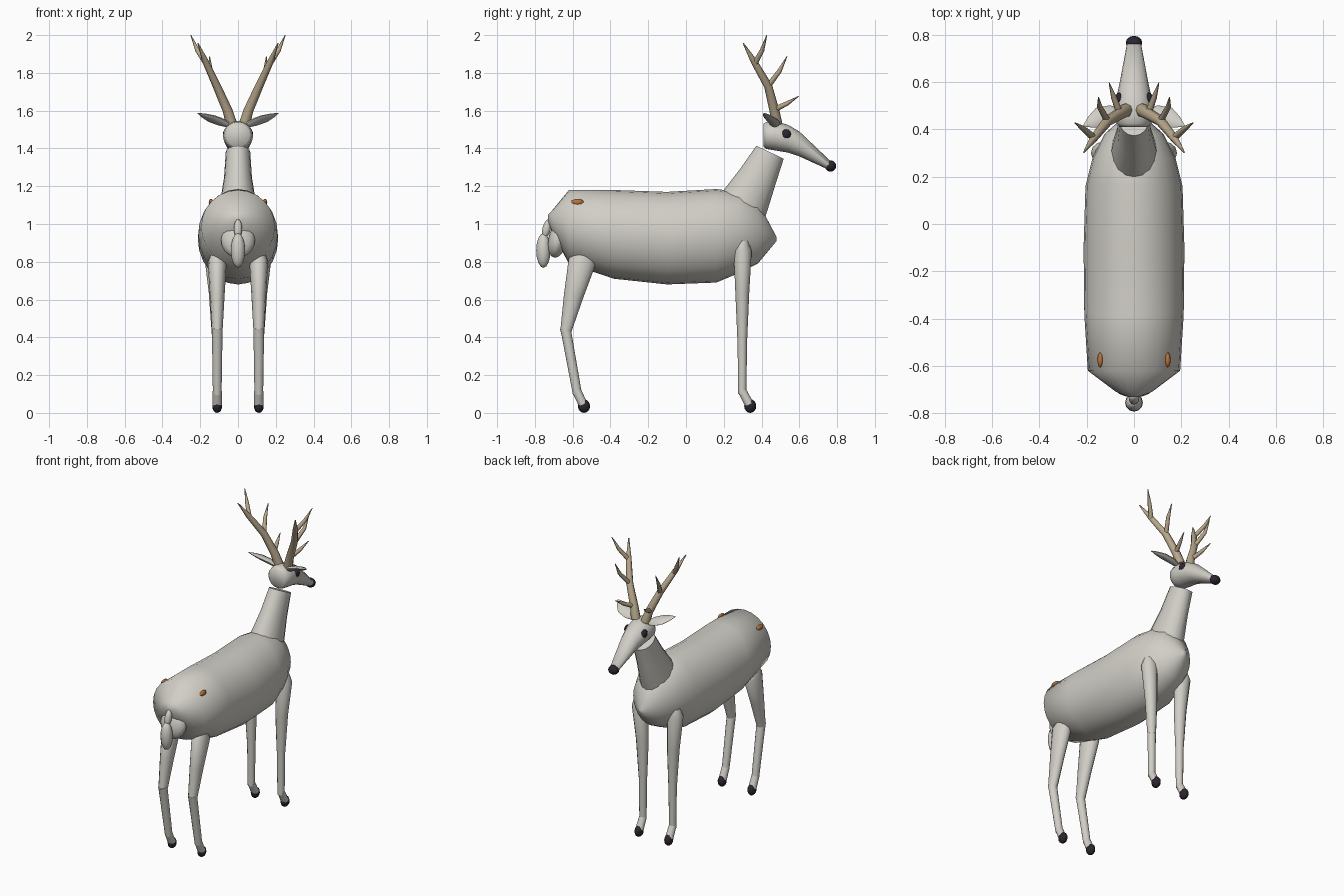
import bpy, bmesh, math
from mathutils import Vector, Matrix


def material(name, rgb):
    m = bpy.data.materials.new(name)
    m.diffuse_color = (*rgb, 1)
    return m


COAT = material("pale grey coat", (0.64, 0.62, 0.57))
DARK = material("near black", (0.025, 0.018, 0.028))
HORN = material("antler tan", (0.48, 0.39, 0.26))
RUST = material("rust orange", (0.48, 0.17, 0.04))


def finish(name, bm, mat, mirror=False, angle=60):
    bmesh.ops.recalc_face_normals(bm, faces=bm.faces)
    me = bpy.data.meshes.new(name)
    bm.to_mesh(me)
    bm.free()
    me.materials.append(mat)
    ob = bpy.data.objects.new(name, me)
    bpy.context.collection.objects.link(ob)
    bpy.ops.object.select_all(action='DESELECT')
    ob.select_set(True)
    bpy.context.view_layer.objects.active = ob
    bpy.ops.object.shade_smooth_by_angle(angle=math.radians(angle))
    if mirror:
        ob.modifiers.new("mirror", 'MIRROR').use_mirror_merge = False
    return ob


def tube(bm, rings, sides=12, ref=(1, 0, 0), axis=None):
    """Skin elliptical rings (centre, radius along ref, other radius)."""
    pts = [Vector(r[0]) for r in rings]
    loops = []
    for i, (_, ru, rv) in enumerate(rings):
        t = Vector(axis) if axis else pts[min(i + 1, len(pts) - 1)] - pts[max(i - 1, 0)]
        t.normalize()
        u = Vector(ref)
        u = (u - t * u.dot(t)).normalized()
        v = t.cross(u)
        ring = [2 * math.pi * k / sides for k in range(sides)]
        loops.append([bm.verts.new(pts[i] + u * ru * math.cos(a) + v * rv * math.sin(a)) for a in ring])
    for a, b in zip(loops, loops[1:]):
        for k in range(sides):
            n = (k + 1) % sides
            bm.faces.new((a[k], a[n], b[n], b[k]))
    bm.faces.new(loops[0])
    bm.faces.new(loops[-1])


def loft(name, rings, mat, mirror=False, angle=60, **kw):
    bm = bmesh.new()
    tube(bm, rings, **kw)
    return finish(name, bm, mat, mirror, angle)


def ball(name, centre, size, mat, mirror=False, seg=12, rows=8, tilt=0):
    bm = bmesh.new()
    m = Matrix.Translation(centre) @ Matrix.Rotation(tilt, 4, 'X') @ Matrix.Diagonal((*size, 1))
    bmesh.ops.create_uvsphere(bm, u_segments=seg, v_segments=rows, radius=1, matrix=m)
    return finish(name, bm, mat, mirror)


def span(y, low, high, rx):
    return ((0, y, (low + high) / 2), rx, (high - low) / 2)


# Torso, given as (y, bottom, top, half width)
loft("torso", [span(*s) for s in (
    (-0.73, 1.01, 1.05, 0.02), (-0.71, 0.96, 1.07, 0.075), (-0.62, 0.79, 1.18, 0.195),
    (-0.38, 0.71, 1.18, 0.21), (-0.1, 0.68, 1.17, 0.213), (0.16, 0.69, 1.185, 0.205),
    (0.28, 0.74, 1.17, 0.175), (0.38, 0.79, 1.12, 0.125), (0.48, 0.91, 0.93, 0.012))],
    COAT, sides=24, axis=(0, 1, 0))

# Neck
loft("neck", [((0, 0.27, 1.04), 0.10, 0.14), ((0, 0.31, 1.115), 0.095, 0.13),
              ((0, 0.378, 1.245), 0.074, 0.103), ((0, 0.445, 1.38), 0.065, 0.08)],
     COAT, sides=16, axis=(0, 0.43, 0.9))

# Head and nose
loft("head", [span(*s) for s in (
    (0.41, 1.41, 1.53, 0.06), (0.425, 1.397, 1.54, 0.073), (0.47, 1.39, 1.546, 0.08),
    (0.54, 1.378, 1.525, 0.073), (0.60, 1.358, 1.49, 0.06), (0.76, 1.285, 1.338, 0.03))],
    COAT, sides=16, axis=(0, 1, 0))
ball("nose", (0, 0.765, 1.307), (0.035, 0.03, 0.03), DARK)
ball("eye", (0.062, 0.53, 1.475), (0.018, 0.026, 0.027), DARK, True)

# Ears
loft("ear", [((0.05, 0.465, 1.525), 0.02, 0.014), ((0.09, 0.465, 1.54), 0.04, 0.017),
             ((0.14, 0.45, 1.558), 0.047, 0.014), ((0.18, 0.43, 1.574), 0.028, 0.009),
             ((0.212, 0.415, 1.586), 0.004, 0.002)],
     COAT, True, sides=8, ref=(0.25, 0.9, -0.3))


# Antlers: one beam with three tines
def taper(*stops):
    return [(p, r, r) for p, r in stops]


bm = bmesh.new()
tube(bm, taper(((0.035, 0.48, 1.53), 0.03), ((0.055, 0.468, 1.60), 0.026), ((0.112, 0.435, 1.73), 0.022),
               ((0.172, 0.36, 1.86), 0.017), ((0.212, 0.303, 1.957), 0.003)), sides=8)
for start, mid, tip in (
        ((0.06, 0.465, 1.605), (0.085, 0.535, 1.638), (0.105, 0.597, 1.677)),
        ((0.112, 0.435, 1.73), (0.145, 0.495, 1.81), (0.15, 0.535, 1.888)),
        ((0.17, 0.365, 1.85), (0.215, 0.403, 1.92), (0.25, 0.428, 2.0))):
    tube(bm, taper((start, 0.015), (mid, 0.012), (tip, 0.002)), sides=8)
finish("antler", bm, HORN, True)

# Legs: upper limb, shin, pastern and hoof
X = 0.11
loft("rear_thigh", [((X, -0.54, 0.84), 0.035, 0.045), ((X, -0.55, 0.80), 0.05, 0.073),
                    ((X, -0.595, 0.62), 0.039, 0.052), ((X, -0.637, 0.43), 0.028, 0.029)],
     COAT, True, axis=(0, -0.24, -1))
loft("rear_shin", [((X, -0.64, 0.45), 0.028, 0.028), ((X, -0.633, 0.42), 0.028, 0.027),
                   ((X, -0.575, 0.10), 0.023, 0.024)], COAT, True)
loft("rear_pastern", [((X, -0.578, 0.115), 0.024, 0.024), ((X, -0.545, 0.045), 0.026, 0.024)],
     COAT, True)
ball("rear_hoof", (X, -0.54, 0.036), (0.026, 0.032, 0.036), DARK, True)
loft("front_upper_leg", [((X + 0.02, 0.302, 0.91), 0.035, 0.028), ((X + 0.02, 0.30, 0.86), 0.052, 0.048),
                         ((X + 0.005, 0.298, 0.64), 0.04, 0.037), ((X, 0.298, 0.39), 0.027, 0.026)],
     COAT, True)
loft("front_shin", [((X, 0.298, 0.41), 0.028, 0.027), ((X, 0.298, 0.38), 0.026, 0.025),
                    ((X, 0.298, 0.10), 0.022, 0.022)], COAT, True)
loft("front_pastern", [((X, 0.298, 0.115), 0.023, 0.023), ((X, 0.335, 0.045), 0.026, 0.024)],
     COAT, True)
ball("front_hoof", (X, 0.34, 0.036), (0.026, 0.032, 0.036), DARK, True)

# Rump patch, tail and rump marks
ball("rump_patch", (0, -0.68, 0.915), (0.09, 0.05, 0.095), COAT, seg=16, rows=10, tilt=-0.2)
ball("tail_root", (0, -0.738, 0.975), (0.022, 0.022, 0.052), COAT, tilt=-0.25)
ball("tail_tip", (0, -0.755, 0.86), (0.038, 0.038, 0.092), COAT)
ball("rump_mark", (0.142, -0.575, 1.115), (0.013, 0.034, 0.018), RUST, True, seg=8, rows=6)
